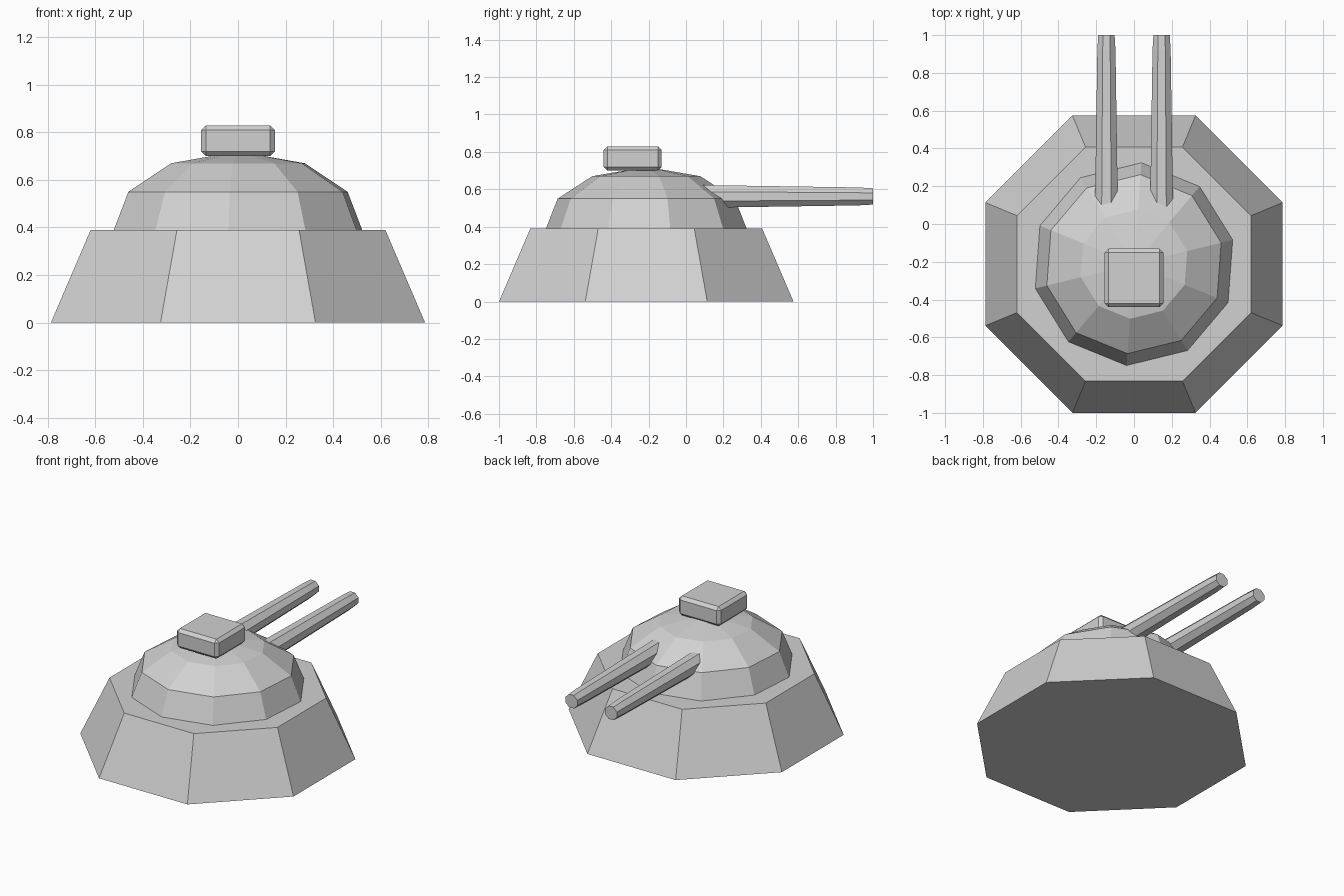
import bpy, bmesh, math
from mathutils import Matrix

cube = bpy.data.objects.get("Cube")
if cube:
    bpy.data.objects.remove(cube, do_unlink=True)

CENTRE_Y = -0.2125

grey = bpy.data.materials.new("light grey")
grey.use_nodes = True
grey.diffuse_color = (0.64, 0.64, 0.64, 1)
grey.node_tree.nodes["Principled BSDF"].inputs["Base Color"].default_value = (0.64, 0.64, 0.64, 1)


def finish(name, bm, location):
    bmesh.ops.recalc_face_normals(bm, faces=bm.faces)
    mesh = bpy.data.meshes.new(name)
    bm.to_mesh(mesh)
    bm.free()
    mesh.materials.append(grey)
    obj = bpy.data.objects.new(name, mesh)
    obj.location = location
    bpy.context.collection.objects.link(obj)
    return obj


def lathe(name, profile, sides, turn, location, matrix=Matrix()):
    """Flat-sided solid from (radius, height) rings; radius 0 makes a point."""
    bm = bmesh.new()
    rings = []
    for r, z in profile:
        if r == 0:
            rings.append([bm.verts.new((0, 0, z))] * sides)
            continue
        angles = [turn + math.tau * i / sides for i in range(sides)]
        rings.append([bm.verts.new((r * math.cos(a), r * math.sin(a), z)) for a in angles])
    for low, high in zip(rings, rings[1:]):
        for i in range(sides):
            j = (i + 1) % sides
            corners = [low[i], low[j], high[j], high[i]]
            bm.faces.new(list(dict.fromkeys(corners)))
    for ring, (r, z) in ((rings[0], profile[0]), (rings[-1], profile[-1])):
        if r:
            bm.faces.new(ring)
    bmesh.ops.transform(bm, matrix=matrix, verts=bm.verts)
    return finish(name, bm, location)


# Octagonal sloped base
flat = math.pi / 8
lathe("base", [(0.787 / math.cos(flat), 0), (0.62 / math.cos(flat), 0.39)],
      8, flat, (0, CENTRE_Y, 0))

# Ten-sided faceted dome
lathe("dome", [(0.54, 0.385), (0.475, 0.55), (0.29, 0.67), (0, 0.72)],
      10, math.radians(13.8), (0, CENTRE_Y, 0))

# Bevelled hatch on the dome
bm = bmesh.new()
bmesh.ops.create_cube(bm, size=1, matrix=Matrix.Diagonal((0.31, 0.31, 0.13, 1)))
hatch = finish("hatch", bm, (0, -0.285, 0.765))
bevel = hatch.modifiers.new("bevel", "BEVEL")
bevel.width = 0.02
bevel.segments = 1

# Twin tapered barrels pointing backwards
along_y = Matrix.Rotation(-math.pi / 2, 4, "X")
for side, x in (("left", 0.146), ("right", -0.146)):
    lathe(side + "_barrel", [(0.067, 0), (0.052, 0.92), (0.047, 1.0)],
          8, flat, (x, 0, 0.562), along_y)
